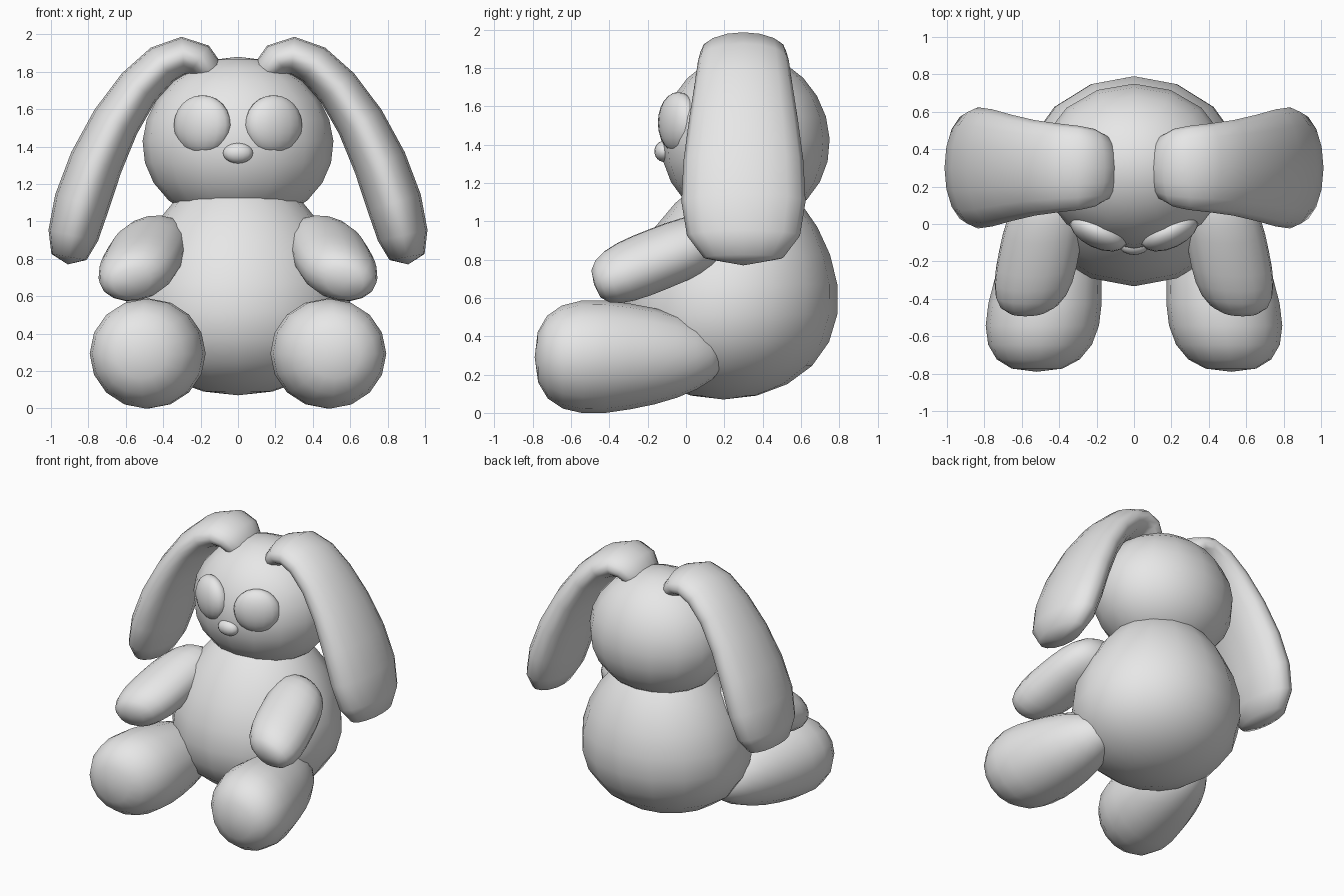
import bpy, bmesh, math
from mathutils import Vector, Matrix

if "Cube" in bpy.data.objects:
    bpy.data.objects.remove(bpy.data.objects["Cube"], do_unlink=True)

grey = bpy.data.materials.new("plain_grey")
grey.use_nodes = True
grey.diffuse_color = (0.8, 0.8, 0.8, 1)
grey.node_tree.nodes["Principled BSDF"].inputs["Base Color"].default_value = grey.diffuse_color


def finish(name, bm):
    """Turn a bmesh into a smooth grey object."""
    bmesh.ops.remove_doubles(bm, verts=bm.verts, dist=0.0005)
    bmesh.ops.recalc_face_normals(bm, faces=bm.faces)
    mesh = bpy.data.meshes.new(name)
    bm.to_mesh(mesh)
    bm.free()
    mesh.materials.append(grey)
    mesh.shade_smooth()
    obj = bpy.data.objects.new(name, mesh)
    bpy.context.collection.objects.link(obj)


def egg(name, centre, size, taper=0.0, lean=0.0, turn=0.0):
    """Ellipsoid that narrows towards the top by taper and leans back by lean."""
    bm = bmesh.new()
    bmesh.ops.create_uvsphere(bm, u_segments=16, v_segments=12, radius=1)
    for v in bm.verts:
        width = 1 - taper * v.co.z
        v.co.x *= width
        v.co.y = v.co.y * width + lean * v.co.z
    place = Matrix.Translation(centre) @ Matrix.Rotation(turn, 4, "Z")
    bm.transform(place @ Matrix.Diagonal((*size, 1)))
    finish(name, bm)


def along(controls, t):
    """Bezier value, for points or plain numbers."""
    while len(controls) > 1:
        controls = [a + (b - a) * t for a, b in zip(controls, controls[1:])]
    return controls[0]


def limb(name, points, radii, squash, wide, blunt, side):
    """Flattened tube with rounded ends along a curve; side mirrors it in x."""
    points = [Vector(p) for p in points]
    wide = Vector(wide)
    rings, segments, step = 12, 16, 0.001
    bm = bmesh.new()
    loops = []
    for i in range(rings + 1):
        t = (1 - math.cos(math.pi * i / rings)) / 2
        tangent = along(points, t + step) - along(points, t - step)
        thin = wide.cross(tangent).normalized() * squash
        end_round = max(0, 1 - abs(2 * t - 1) ** blunt) ** (1 / blunt)
        radius = along(radii, t) * end_round
        loop = []
        for j in range(segments):
            angle = math.tau * j / segments
            p = along(points, t) + radius * (wide * math.cos(angle) + thin * math.sin(angle))
            loop.append(bm.verts.new((p.x * side, p.y, p.z)))
        loops.append(loop)
    for low, high in zip(loops, loops[1:]):
        for j in range(segments):
            k = (j + 1) % segments
            bm.faces.new((low[j], low[k], high[k], high[j]))
    finish(name, bm)


# Pear-shaped body, round head and small nose
egg("body", (0, 0.24, 0.67), (0.59, 0.55, 0.6), taper=0.22, lean=0.08)
egg("head", (0, 0.31, 1.43), (0.51, 0.44, 0.45), taper=0.04)
egg("nose", (0, -0.115, 1.365), (0.08, 0.05, 0.055))

for label, side in (("left", 1), ("right", -1)):
    # Bulging eyes that follow the curve of the face
    egg(label + "_eye", (0.19 * side, -0.04, 1.515), (0.165, 0.09, 0.16),
        turn=side * math.radians(25))
    # Long ears arch up from the crown, droop outwards and widen to the tip
    limb(label + "_ear",
         [(0.12, 0.3, 1.72), (0.28, 0.3, 2.2), (0.79, 0.3, 1.55), (0.91, 0.3, 0.77)],
         radii=[0.26, 0.2, 0.24, 0.46], squash=0.46, wide=(0, 1, 0), blunt=3, side=side)
    # Arms slope forward and down from the shoulders
    limb(label + "_arm", [(0.57, -0.48, 0.67), (0.44, 0.2, 0.94)],
         radii=[0.22, 0.21], squash=0.75, wide=(1, 0, -0.2), blunt=3, side=side)
    # Legs point forward and swell towards the feet
    limb(label + "_leg", [(0.52, -0.79, 0.29), (0.4, 0.2, 0.3)],
         radii=[0.37, 0.2], squash=0.97, wide=(1, 0, 0), blunt=2.5, side=side)
